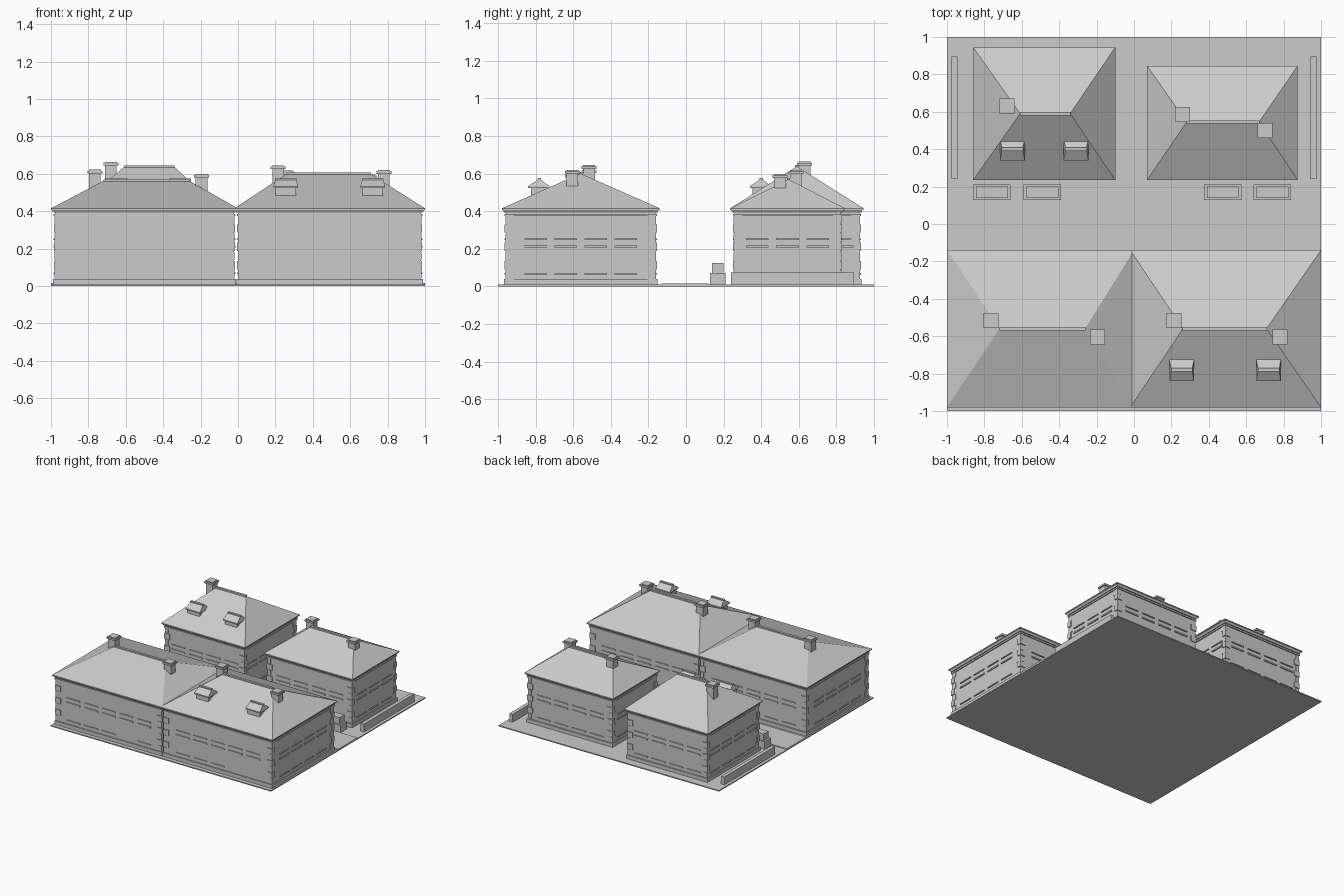
import bpy
import bmesh

cube = bpy.data.objects.get("Cube")
if cube:
    bpy.data.objects.remove(cube, do_unlink=True)

stone = bpy.data.materials.new("grey stone")
stone.use_nodes = True
GREY = (0.6, 0.6, 0.6, 1)
stone.diffuse_color = GREY
stone.node_tree.nodes["Principled BSDF"].inputs["Base Color"].default_value = GREY


def add_object(name, bm):
    bmesh.ops.recalc_face_normals(bm, faces=bm.faces)
    mesh = bpy.data.meshes.new(name)
    bm.to_mesh(mesh)
    bm.free()
    mesh.materials.append(stone)
    ob = bpy.data.objects.new(name, mesh)
    bpy.context.collection.objects.link(ob)
    return ob


def add_frustum(bm, low, high):
    """Closed solid between two level rectangles, each (x0, x1, y0, y1, z)."""
    rings = []
    for x0, x1, y0, y1, z in (low, high):
        rings.append([bm.verts.new((x, y, z)) for x, y in
                      ((x0, y0), (x1, y0), (x1, y1), (x0, y1))])
    a, b = rings
    bm.faces.new(a[::-1])
    bm.faces.new(b)
    for i in range(4):
        j = (i + 1) % 4
        bm.faces.new((a[i], a[j], b[j], b[i]))


def add_box(bm, x0, x1, y0, y1, z0, z1):
    add_frustum(bm, (x0, x1, y0, y1, z0), (x0, x1, y0, y1, z1))


def box(name, *bounds):
    bm = bmesh.new()
    add_box(bm, *bounds)
    return add_object(name, bm)


EAVE = 0.415


def window_trims(name, x0, x1, y0, y1, skip):
    """Lintels and sills as short ledges along all four walls."""
    bm = bmesh.new()
    out, half, step = 0.008, 0.06, 0.16
    for z0, z1, ground in ((0.247, 0.254, False), (0.206, 0.217, False), (0.064, 0.071, True)):
        for along_x, lo, hi in ((True, x0, x1), (False, y0, y1)):
            count = int((hi - lo - 0.02) / step)
            start = (lo + hi) / 2 - (count - 1) * step / 2
            for i in range(count):
                c = start + i * step
                if along_x:
                    if not (ground and i in skip):
                        add_box(bm, c - half, c + half, y0 - out, y0 + 0.01, z0, z1)
                    add_box(bm, c - half, c + half, y1 - 0.01, y1 + out, z0, z1)
                else:
                    add_box(bm, x0 - out, x0 + 0.01, c - half, c + half, z0, z1)
                    add_box(bm, x1 - 0.01, x1 + out, c - half, c + half, z0, z1)
    add_object(name, bm)


def quoins(name, x0, x1, y0, y1):
    """Corner stones, alternating in length from course to course."""
    bm = bmesh.new()
    for x, sx in ((x0, 1), (x1, -1)):
        for y, sy in ((y0, 1), (y1, -1)):
            for k in range(7):
                z = 0.04 + k * 0.049
                long, short = (0.042, 0.026) if k % 2 else (0.026, 0.042)
                out = 0.007 if k % 2 else 0.003
                xs = sorted((x - sx * out, x + sx * long))
                ys = sorted((y - sy * out, y + sy * short))
                add_box(bm, *xs, *ys, z, z + 0.045)
    add_object(name, bm)


def house(name, eaves, ridge, skip=()):
    """eaves = (x0, x1, y0, y1); ridge = (x0, x1, y, z)."""
    x0, x1, y0, y1 = eaves
    rx0, rx1, ry, rz = ridge

    def inset(d):
        return x0 + d, x1 - d, y0 + d, y1 - d

    wall = inset(0.022)
    box(name + "_walls", *wall, 0.0, 0.405)
    box(name + "_plinth", *inset(0.012), 0.0, 0.038)
    # Stepped cornice under the eaves
    bm = bmesh.new()
    add_box(bm, *inset(0.014), 0.374, 0.386)
    add_frustum(bm, (*inset(0.014), 0.392), (*inset(0.003), EAVE - 0.006))
    add_object(name + "_cornice", bm)
    # Hipped roof with a raised ridge cap
    bm = bmesh.new()
    add_box(bm, *eaves, EAVE - 0.008, EAVE)
    add_frustum(bm, (*eaves, EAVE), (rx0, rx1, ry - 0.002, ry + 0.002, rz - 0.008))
    add_object(name + "_roof", bm)
    box(name + "_ridge_cap", rx0, rx1, ry - 0.009, ry + 0.009, rz - 0.014, rz)
    window_trims(name + "_window_ledges", *wall, skip)
    quoins(name + "_quoins", *wall)


def chimney(name, x, y, top):
    bm = bmesh.new()
    for h, z0, z1 in ((0.031, top - 0.13, top - 0.02),
                      (0.04, top - 0.02, top - 0.006),
                      (0.032, top - 0.006, top)):
        add_box(bm, x - h, x + h, y - h, y + h, z0, z1)
    add_object(name, bm)


def dormer(name, x, y, z):
    """Small box with a ridge running across; z is the roof peak."""
    bm = bmesh.new()
    add_box(bm, x - 0.055, x + 0.055, y - 0.045, y + 0.045, z - 0.095, z - 0.045)
    add_box(bm, x - 0.066, x + 0.066, y - 0.06, y + 0.055, z - 0.052, z - 0.042)
    add_frustum(bm, (x - 0.066, x + 0.066, y - 0.06, y + 0.055, z - 0.042),
                (x - 0.056, x + 0.056, y - 0.008, y + 0.008, z - 0.008))
    add_box(bm, x - 0.058, x + 0.058, y - 0.009, y + 0.009, z - 0.012, z)
    add_object(name, bm)


# Ground slab and the raised path across the court
box("ground_slab", -1, 1, -1, 1, 0, 0.009)
box("court_path", -1, 1, -0.13, 0.12, 0.0, 0.015)

# Houses
house("front_right_house", (-1, 0.0, -0.98, -0.14), (-0.72, -0.26, -0.56, 0.57), (3,))
house("front_left_house", (-0.02, 1, -0.98, -0.14), (0.26, 0.71, -0.56, 0.607), (3, 4, 5))
house("back_right_house", (-0.86, -0.1, 0.235, 0.945), (-0.61, -0.34, 0.59, 0.645))
house("back_left_house", (0.07, 0.875, 0.235, 0.845), (0.28, 0.67, 0.545, 0.577))

# Chimneys
for i, spot in enumerate(((-0.68, 0.63, 0.663), (0.26, 0.585, 0.617), (0.7, 0.5, 0.597),
                          (-0.765, -0.515, 0.622), (-0.195, -0.605, 0.6),
                          (0.215, -0.515, 0.645), (0.78, -0.605, 0.62))):
    chimney(f"chimney_{i + 1}", *spot)

# Dormers
for i, spot in enumerate(((0.255, -0.78, 0.575), (0.72, -0.78, 0.575),
                          (-0.65, 0.4, 0.575), (-0.31, 0.4, 0.575))):
    dormer(f"dormer_{i + 1}", *spot)

# Clipped hedges along both sides
for side, x in (("right", -0.96), ("left", 0.96)):
    box(side + "_hedge", x - 0.015, x + 0.015, 0.24, 0.895, 0.0, 0.073)

# Planters in front of the back houses
for i, x in enumerate((-0.76, -0.49, 0.475, 0.74)):
    box(f"planter_{i + 1}", x - 0.1, x + 0.1, 0.127, 0.21, 0.0, 0.07)
    box(f"planter_bush_{i + 1}", x - 0.085, x + 0.085, 0.138, 0.2, 0.07, 0.125)
